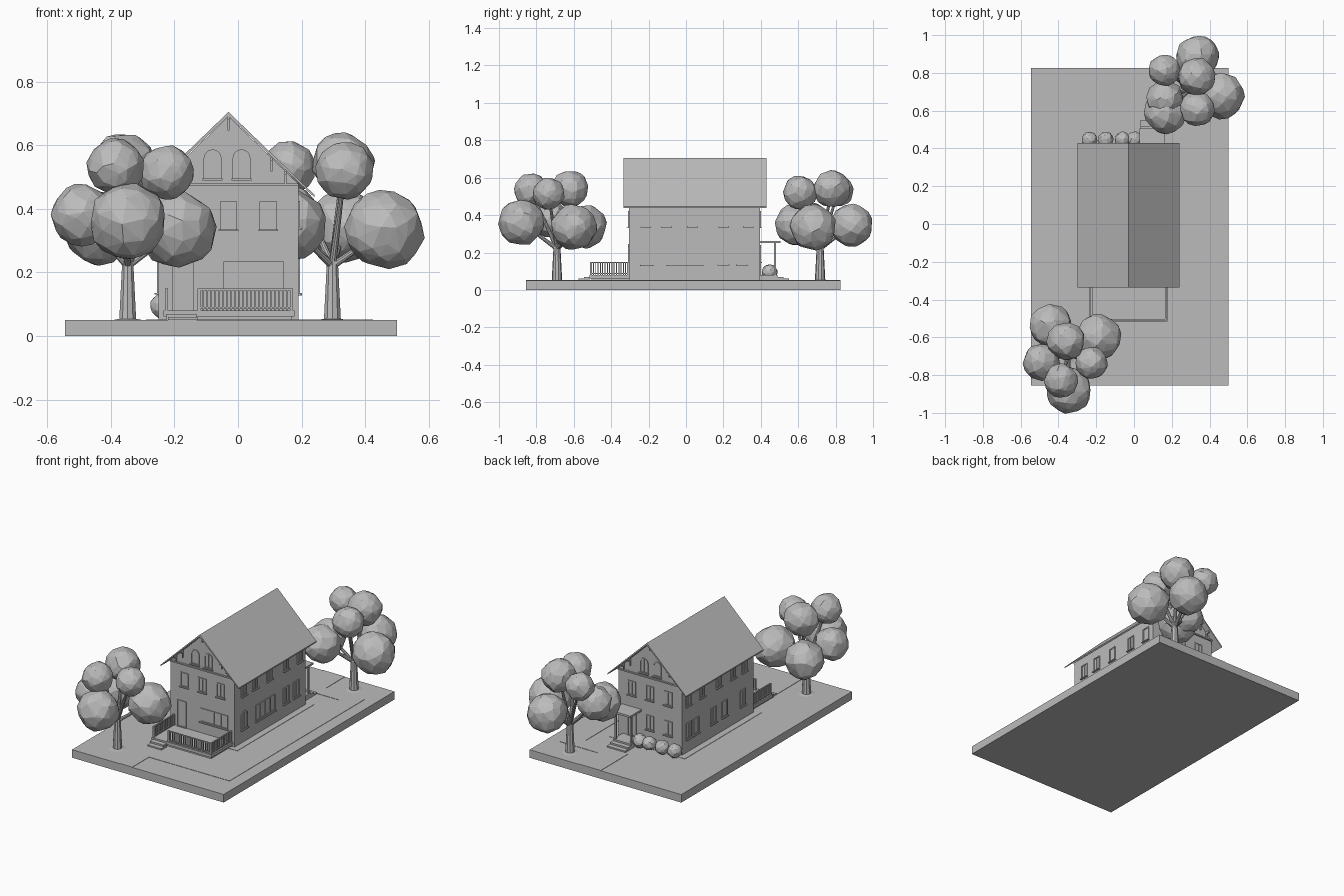
import bpy, bmesh, math, random
from mathutils import Vector

random.seed(4)
cube = bpy.data.objects.get("Cube")
if cube:
    bpy.data.objects.remove(cube, do_unlink=True)

# Single clay colour
clay = bpy.data.materials.new("clay_grey")
clay.use_nodes = True
clay.diffuse_color = (0.5, 0.5, 0.5, 1)
clay.node_tree.nodes["Principled BSDF"].inputs["Base Color"].default_value = clay.diffuse_color


def finish(name, bm):
    bmesh.ops.recalc_face_normals(bm, faces=bm.faces)
    mesh = bpy.data.meshes.new(name)
    bm.to_mesh(mesh)
    bm.free()
    mesh.materials.append(clay)
    obj = bpy.data.objects.new(name, mesh)
    bpy.context.collection.objects.link(obj)
    return obj


def add_box(bm, x, y, z):
    """Add a box given its (low, high) range on each axis."""
    verts = bmesh.ops.create_cube(bm, size=1)["verts"]
    for v in verts:
        v.co = [lo + (c + 0.5) * (hi - lo) for c, (lo, hi) in zip(v.co, (x, y, z))]


def boxes(name, *ranges):
    bm = bmesh.new()
    for r in ranges:
        add_box(bm, *r)
    return finish(name, bm)


def prism(name, points, y0, y1):
    """Extrude an x-z outline along y."""
    bm = bmesh.new()
    face = bm.faces.new([bm.verts.new((x, y0, z)) for x, z in points])
    out = bmesh.ops.extrude_face_region(bm, geom=[face])["geom"]
    for v in out:
        if isinstance(v, bmesh.types.BMVert):
            v.co.y = y1
    return finish(name, bm)


# House dimensions
MID, HALF = -0.03, 0.22
FRONT, BACK = -0.305, 0.395
GROUND, EAVE, RIDGE = 0.05, 0.445, 0.705
SLOPE = (RIDGE - EAVE) / 0.27

# Ground slab and walkways
boxes("ground_slab", ((-0.545, 0.5), (-0.855, 0.825), (0, GROUND)))
PATH = (GROUND - 0.01, GROUND + 0.002)
boxes("garden_path",
      ((-0.22, 0.425), (-0.69, -0.575), PATH),
      ((0.31, 0.425), (-0.575, 0.64), PATH),
      ((0.16, 0.31), (0.55, 0.64), PATH),
      ((-0.22, -0.13), (-0.855, -0.69), PATH),
      ((0.01, 0.16), (0.55, 0.825), PATH))
boxes("foundation_apron", ((MID - 0.26, MID + 0.26), (FRONT - 0.03, BACK + 0.03), PATH))

# Walls with gables, and the roof
edge = RIDGE - 0.014 - HALF * SLOPE
prism("house_walls", [(MID - HALF, GROUND), (MID + HALF, GROUND), (MID + HALF, edge),
                      (MID, RIDGE - 0.014), (MID - HALF, edge)], FRONT, BACK)
prism("roof", [(MID - 0.27, EAVE - 0.008), (MID - 0.27, EAVE), (MID, RIDGE), (MID + 0.27, EAVE),
               (MID + 0.27, EAVE - 0.008), (MID, RIDGE - 0.013)], -0.335, 0.43)

# Gable trim bands and roof brackets at both ends
for label, wall, out in (("front", FRONT, -1), ("back", BACK, 1)):
    band = sorted((wall, wall + out * 0.008))
    boxes(label + "_gable_band", ((MID - HALF, MID + HALF), band, (0.472, 0.48)))
    bm = bmesh.new()
    for offset in (-0.18, -0.135, 0, 0.135, 0.18):
        x, top = MID + offset, RIDGE - 0.013 - abs(offset) * SLOPE
        add_box(bm, (x - 0.003, x + 0.003), sorted((wall, wall + out * 0.008)), (top - 0.045, top))
        add_box(bm, (x - 0.003, x + 0.003), sorted((wall, wall + out * 0.026)), (top - 0.012, top))
    finish(label + "_gable_brackets", bm)

# Wall frames: plane point, across direction, outward direction
WALLS = {
    "front": (Vector((0, FRONT, 0)), Vector((1, 0, 0)), Vector((0, -1, 0))),
    "back": (Vector((0, BACK, 0)), Vector((1, 0, 0)), Vector((0, 1, 0))),
    "left": (Vector((MID + HALF, 0, 0)), Vector((0, 1, 0)), Vector((1, 0, 0))),
    "right": (Vector((MID - HALF, 0, 0)), Vector((0, 1, 0)), Vector((-1, 0, 0))),
}


def outline(u, z0, w, h, arch):
    half = w / 2
    if not arch:
        return [(u - half, z0), (u + half, z0), (u + half, z0 + h), (u - half, z0 + h)]
    arc = [math.pi * i / 10 for i in range(11)]
    return [(u - half, z0), (u + half, z0)] + [
        (u + half * math.cos(a), z0 + h - half + half * math.sin(a)) for a in arc]


def opening(kind, side, u, z0, w, h, arch=False, sill=True, bars=1):
    """A framed window or door standing slightly proud of a wall."""
    origin, across, out = WALLS[side]
    bm = bmesh.new()

    def ring(points, d):
        return [bm.verts.new(origin + across * a + out * d + Vector((0, 0, z))) for a, z in points]

    t, d = 0.006, 0.005
    outer = outline(u, z0, w, h, arch)
    inner = outline(u, z0 + t, w - 2 * t, h - 2 * t, arch)
    loops = [ring(outer, 0), ring(outer, d), ring(inner, d), ring(inner, 0.001)]
    for a, b in zip(loops, loops[1:]):
        for i in range(len(a)):
            j = (i + 1) % len(a)
            bm.faces.new((a[i], a[j], b[j], b[i]))
    bm.faces.new(loops[-1])

    def block(u0, u1, za, zb, depth):
        p, q = origin + across * u0, origin + across * u1 + out * depth
        add_box(bm, sorted((p.x, q.x)), sorted((p.y, q.y)), (za, zb))

    for i in range(bars):
        c = u - w / 2 + w * (i + 1) / (bars + 1)
        block(c - 0.002, c + 0.002, z0 + t, z0 + h - t, 0.004)
    if sill:
        block(u - w / 2 - 0.004, u + w / 2 + 0.004, z0 - 0.005, z0, 0.012)
    finish(side + "_" + kind, bm)


# Gable and upper windows on the two ends
for side in ("front", "back"):
    for u in (MID - 0.05, MID + 0.041):
        opening("gable_window", side, u, 0.495, 0.056, 0.092, arch=True)
    for u in (MID - 0.125, MID, MID + 0.125):
        opening("upper_window", side, u, 0.335, 0.054, 0.088)
# Upper windows along the sides
for side in ("left", "right"):
    for u in (-0.215, -0.105, 0.035, 0.2, 0.335):
        opening("upper_window", side, u, 0.34, 0.05, 0.085)
# Ground floor
opening("door", "front", -0.173, 0.08, 0.066, 0.165, sill=False, bars=0)
opening("wide_window", "front", 0.05, 0.15, 0.19, 0.085, bars=3)
opening("arched_window", "left", -0.21, 0.133, 0.062, 0.112, arch=True)
opening("wide_window", "left", -0.005, 0.133, 0.19, 0.1, bars=3)
for u in (0.2, 0.3):
    opening("lower_window", "left", u, 0.135, 0.056, 0.1)
for u in (-0.2, -0.02, 0.09, 0.26, 0.33):
    opening("lower_window", "right", u, 0.135, 0.054, 0.1)
opening("door", "back", MID + 0.125, 0.08, 0.06, 0.15, sill=False, bars=0)
for u in (MID, MID - 0.125):
    opening("lower_window", "back", u, 0.15, 0.054, 0.09)

# Front porch deck, steps and railing
DECK = 0.08
boxes("porch_deck", ((-0.235, 0.178), (-0.515, FRONT), (0.062, DECK)),
      ((-0.225, 0.168), (-0.505, FRONT), (GROUND, 0.062)))
boxes("porch_steps", ((-0.22, -0.127), (-0.575, -0.515), (GROUND, 0.06)),
      ((-0.226, -0.13), (-0.545, -0.515), (GROUND, 0.07)))


def railing(name, a, b):
    """Posts, rails and balusters between two ground points."""
    bm = bmesh.new()
    a, b = Vector(a), Vector(b)
    count = round((b - a).length / 0.0125)

    def bar(p, q, r, z0, z1):
        add_box(bm, (min(p.x, q.x) - r, max(p.x, q.x) + r),
                (min(p.y, q.y) - r, max(p.y, q.y) + r), (z0, z1))

    for z in (DECK + 0.006, 0.144):
        bar(a, b, 0.004, z, z + 0.005)
    for i in range(count + 1):
        p = a.lerp(b, i / count)
        bar(p, p, 0.005 if i in (0, count) else 0.0025, DECK, 0.149)
    finish(name, bm)


railing("porch_rail_front", (-0.122, -0.507), (0.168, -0.507))
railing("porch_rail_left", (0.168, -0.507), (0.168, FRONT - 0.005))
railing("porch_rail_right", (-0.225, -0.507), (-0.225, FRONT - 0.005))

# Back stoop with canopy
boxes("back_stoop", ((0.035, 0.16), (BACK, 0.49), (GROUND, DECK)),
      ((0.035, 0.16), (0.49, 0.52), (GROUND, 0.07)), ((0.035, 0.16), (0.52, 0.55), (GROUND, 0.06)))
boxes("back_canopy", ((0.03, 0.165), (BACK, 0.505), (0.25, 0.262)))
boxes("canopy_posts", *[((x - 0.005, x + 0.005), (0.47, 0.48), (DECK, 0.25)) for x in (0.045, 0.15)])


def blob(name, centre, radius, count=85):
    """Faceted foliage ball from scattered points."""
    bm = bmesh.new()
    turn = math.pi * (3 - math.sqrt(5))
    for i in range(count):
        z = 1 - 2 * (i + 0.5) / count
        a, flat = i * turn, math.sqrt(1 - z * z)
        wobble = Vector([random.uniform(-0.12, 0.12) for _ in range(3)])
        direction = (Vector((flat * math.cos(a), flat * math.sin(a), z)) + wobble).normalized()
        bm.verts.new(Vector(centre) + direction * radius * random.uniform(0.94, 1.04))
    hull = bmesh.ops.convex_hull(bm, input=bm.verts)
    loose = {g for g in hull["geom_interior"] + hull["geom_unused"] if isinstance(g, bmesh.types.BMVert)}
    bmesh.ops.delete(bm, geom=list(loose), context="VERTS")
    finish(name, bm)


def limb(bm, p, q, r0, r1):
    p, q = Vector(p), Vector(q)
    spin = (q - p).to_track_quat("Z", "Y")
    verts = bmesh.ops.create_cone(bm, cap_ends=True, segments=10, radius1=r0, radius2=r1,
                                  depth=(q - p).length)["verts"]
    for v in verts:
        v.co = (p + q) / 2 + spin @ v.co


def tree(name, x, y, crowns):
    bm = bmesh.new()
    limb(bm, (x, y, 0.046), (x, y, 0.054), 0.068, 0.03)
    limb(bm, (x, y, GROUND), (x, y, 0.24), 0.028, 0.018)
    for cx, cy, cz, r in crowns:
        limb(bm, (x, y, 0.22), (cx, cy, cz), 0.012, 0.006)
        blob(name + "_foliage", (cx, cy, cz), r)
    finish(name + "_trunk", bm)


tree("front_tree", -0.347, -0.69, [
    (-0.44, -0.54, 0.34, 0.115), (-0.36, -0.62, 0.54, 0.1), (-0.19, -0.6, 0.335, 0.122),
    (-0.49, -0.73, 0.38, 0.098), (-0.225, -0.735, 0.515, 0.086), (-0.385, -0.83, 0.535, 0.09),
    (-0.345, -0.88, 0.36, 0.122)])
tree("back_tree", 0.297, 0.717, [
    (0.335, 0.885, 0.345, 0.115), (0.16, 0.815, 0.53, 0.083), (0.33, 0.78, 0.54, 0.1),
    (0.462, 0.68, 0.335, 0.124), (0.165, 0.66, 0.37, 0.1), (0.335, 0.61, 0.52, 0.092),
    (0.165, 0.59, 0.35, 0.112)])

# Shrubs along the back wall
for x in (-0.235, -0.15, -0.06, 0.003):
    blob("back_shrub", (x, 0.447, 0.095), 0.042, 60)
